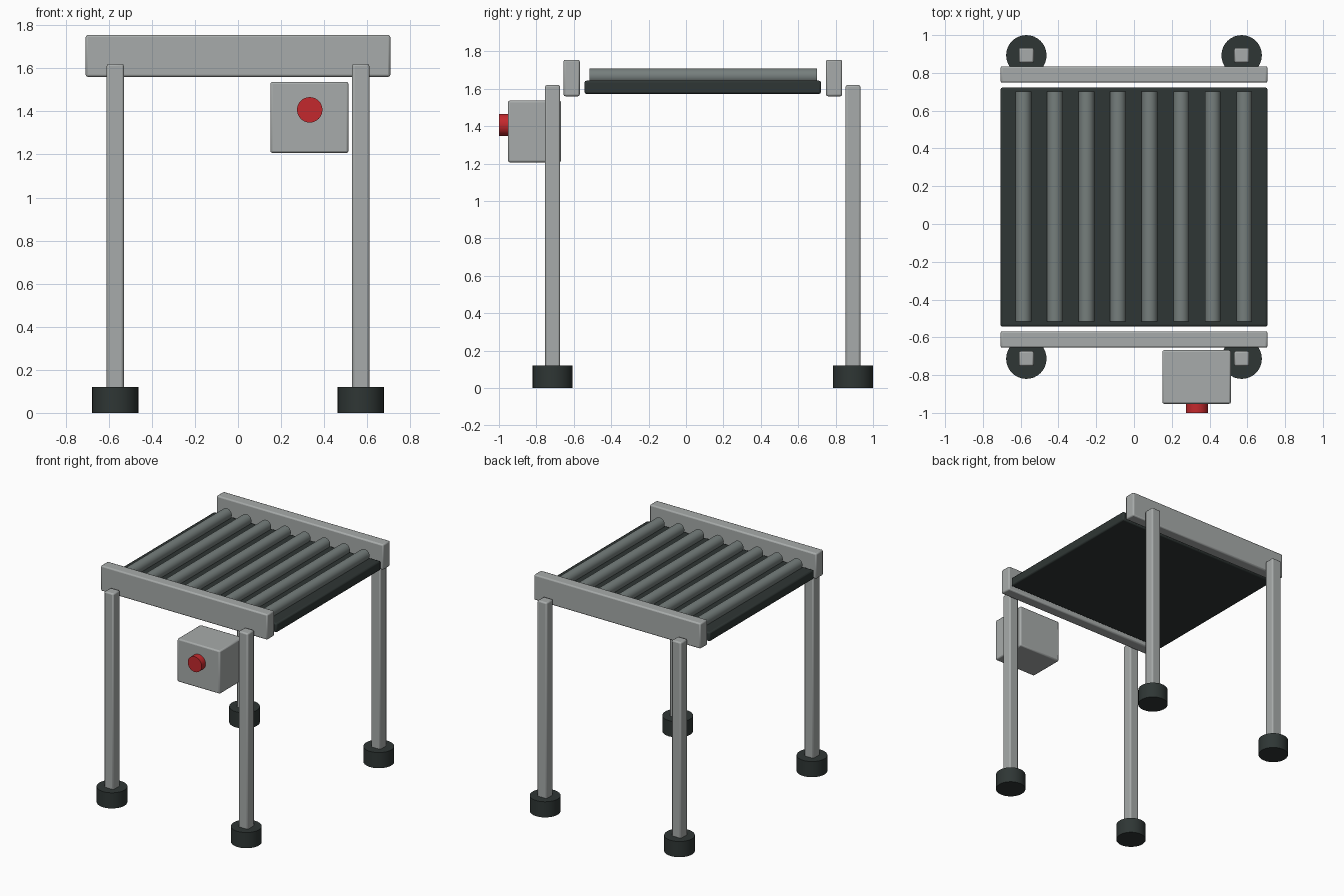
import bpy
import math

if "Cube" in bpy.data.objects:
    bpy.data.objects.remove(bpy.data.objects["Cube"])


def material(name, rgb):
    m = bpy.data.materials.new(name)
    m.use_nodes = True
    m.diffuse_color = (*rgb, 1)
    m.node_tree.nodes["Principled BSDF"].inputs["Base Color"].default_value = (*rgb, 1)
    return m


STEEL = material("light grey steel", (0.39, 0.41, 0.405))
RUBBER = material("dark rubber", (0.028, 0.037, 0.035))
ROLLER = material("mid grey roller", (0.18, 0.21, 0.203))
RED = material("red button", (0.55, 0.022, 0.026))


def finish(name, mat):
    ob = bpy.context.object
    ob.name = name
    ob.data.materials.append(mat)
    bpy.ops.object.shade_smooth_by_angle(angle=math.radians(35))
    return ob


def box(name, x, y, z, mat, bevel=0.01):
    """Bevelled box from (low, high) ranges on each axis."""
    ranges = (x, y, z)
    bpy.ops.mesh.primitive_cube_add(size=1, location=[sum(r) / 2 for r in ranges])
    bpy.context.object.scale = [r[1] - r[0] for r in ranges]
    bpy.ops.object.transform_apply(location=False, rotation=False, scale=True)
    mod = bpy.context.object.modifiers.new("soft edges", "BEVEL")
    mod.width = bevel
    mod.segments = 2
    return finish(name, mat)


def cylinder(name, centre, radius, depth, mat, along_y=False):
    bpy.ops.mesh.primitive_cylinder_add(
        vertices=32, radius=radius, depth=depth, location=centre,
        rotation=(math.pi / 2 if along_y else 0, 0, 0))
    return finish(name, mat)


# Legs and feet
for end, y in (("front", -0.713), ("back", 0.893)):
    for side, x in (("right", -0.57), ("left", 0.57)):
        box(f"{end}_{side}_leg", (x - 0.04, x + 0.04), (y - 0.04, y + 0.04),
            (0.06, 1.62), STEEL)
        cylinder(f"{end}_{side}_foot", (x, y, 0.06), 0.107, 0.12, RUBBER)

# Side rails
WIDTH = (-0.707, 0.707)
box("front_rail", WIDTH, (-0.655, -0.568), (1.56, 1.755), STEEL)
box("back_rail", WIDTH, (0.748, 0.835), (1.56, 1.755), STEEL)

# Belt bed with a row of rollers
box("belt", WIDTH, (-0.543, 0.722), (1.573, 1.643), RUBBER)
for i in range(8):
    cylinder(f"roller_{i + 1}", (-0.585 + i * 0.167, 0.092, 1.667), 0.042, 1.217,
             ROLLER, along_y=True)

# Control box and stop button
box("control_box", (0.15, 0.513), (-0.952, -0.668), (1.207, 1.537), STEEL)
cylinder("stop_button", (0.333, -0.97, 1.407), 0.059, 0.06, RED, along_y=True)
